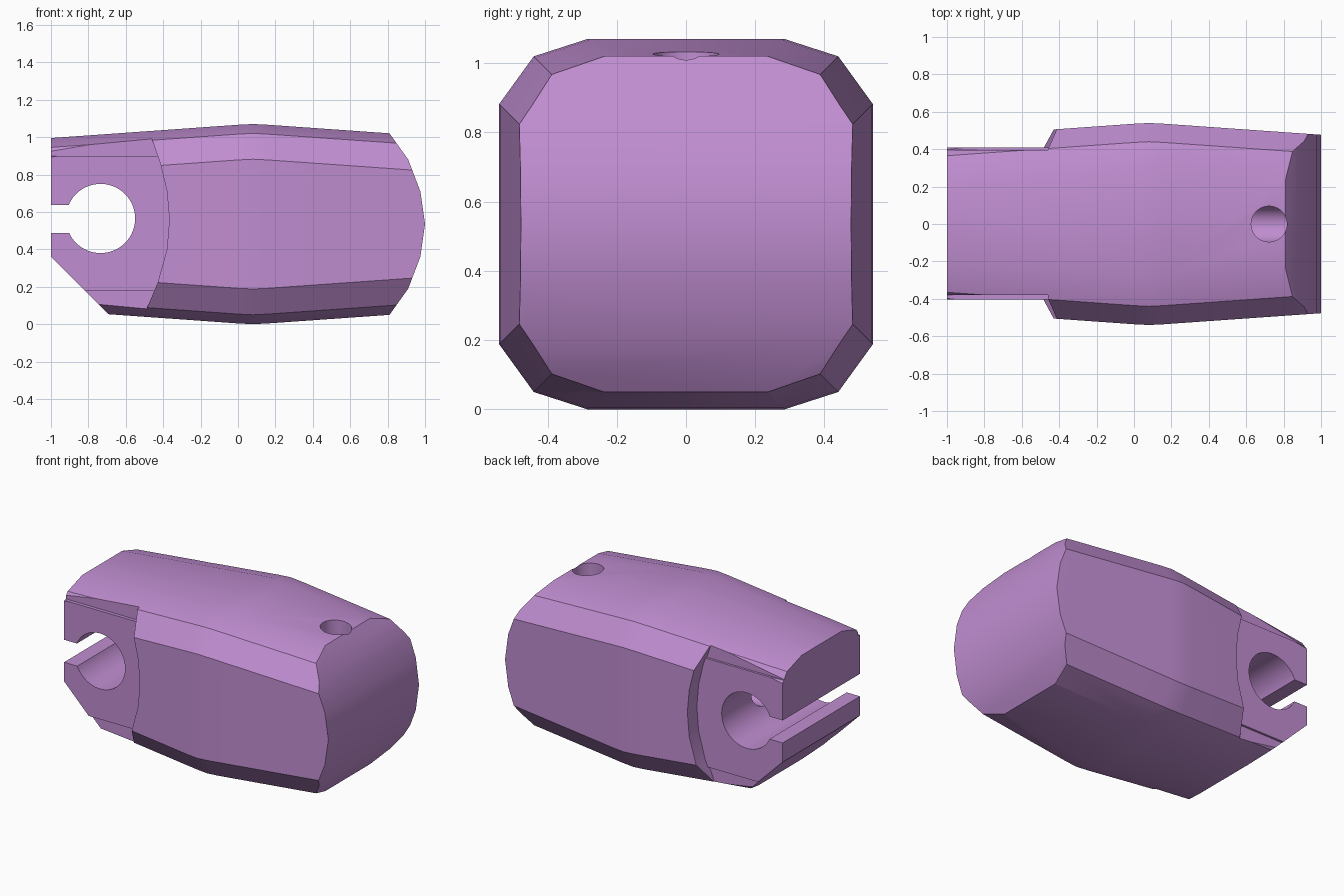
import bpy, bmesh, math
from mathutils import Matrix, Vector

if "Cube" in bpy.data.objects:
    bpy.data.objects.remove(bpy.data.objects["Cube"])


def make(name, bm):
    bmesh.ops.recalc_face_normals(bm, faces=bm.faces[:])
    me = bpy.data.meshes.new(name)
    bm.to_mesh(me)
    bm.free()
    ob = bpy.data.objects.new(name, me)
    bpy.context.collection.objects.link(ob)
    return ob


def loft(name, rings):
    bm = bmesh.new()
    vs = [[bm.verts.new(p) for p in r] for r in rings]
    n = len(vs[0])
    for a, b in zip(vs, vs[1:]):
        for i in range(n):
            j = (i + 1) % n
            bm.faces.new((a[i], a[j], b[j], b[i]))
    bm.faces.new(vs[0])
    bm.faces.new(vs[-1][::-1])
    return make(name, bm)


def prism(name, profile, y0, y1):
    """Extrude an (x, z) profile along y."""
    return loft(name, [[(x, y, z) for x, z in profile] for y in (y0, y1)])


def cylinder(name, start, end, r, n=48):
    a, b = Vector(start), Vector(end)
    d = b - a
    rot = Vector((0, 0, 1)).rotation_difference(d).to_matrix().to_4x4()
    bm = bmesh.new()
    bmesh.ops.create_cone(bm, cap_ends=True, segments=n, radius1=r, radius2=r,
                          depth=d.length,
                          matrix=Matrix.Translation((a + b) / 2) @ rot)
    return make(name, bm)


def boolean(ob, cutter, op):
    m = ob.modifiers.new(op, 'BOOLEAN')
    m.operation, m.solver, m.object = op, 'EXACT', cutter
    bpy.context.view_layer.objects.active = ob
    bpy.ops.object.modifier_apply(modifier=m.name)
    bpy.data.objects.remove(cutter)


# Body: bevelled section swelling in the middle
def section(x, d):
    q = [(0.285, 0.535), (0.44, 0.485), (0.54, 0.347)]
    half = [(y - d, z - d) for y, z in q]
    half += [(y, -z) for y, z in half[::-1]]
    full = half + [(-y, z) for y, z in half[::-1]]
    return [(x, y, z + 0.535) for y, z in full]


body = loft("body", [section(-1.1, 0.082), section(0.0, 0.004), section(0.08, 0),
                     section(0.16, 0.004), section(1.1, 0.07)])

# Side outline: rounded nose, flat left end with a sloped lower corner
nose = [(0.76, 1.09), (0.81, 1.02), (0.91, 0.88), (0.975, 0.71), (1.0, 0.535),
        (0.975, 0.36), (0.91, 0.19), (0.81, 0.05), (0.76, -0.02)]
outline = [(-1, 1.2), (0.68, 1.2)] + nose + [(0.7, -0.1), (-0.54, -0.1), (-1, 0.36)]
boolean(body, prism("outline", outline, -1, 1), 'INTERSECT')

# Recessed cheeks ending in a curved shoulder, with a raised middle band
arc = [(-0.50, 1.12), (-0.46, 0.99), (-0.413, 0.85), (-0.38, 0.71), (-0.367, 0.56),
       (-0.38, 0.40), (-0.43, 0.22), (-0.485, 0.09), (-0.52, -0.05)]
recess = [(-1.2, 1.12)] + arc + [(-1.2, -0.05)]
band = [(-1.3, 0.9), (-0.3, 0.9), (-0.3, 0.178), (-1.3, 0.178)]
for side, inner, outer in ((-1, 0.38, 0.403), (1, 0.395, 0.41)):
    cutter = prism("recess", recess, side * inner, side * 0.8)
    boolean(cutter, prism("band", band, side * 0.3, side * outer), 'DIFFERENCE')
    boolean(body, cutter, 'DIFFERENCE')

# Cross hole with its open slot
boolean(body, cylinder("cross_hole", (-0.735, -1, 0.565), (-0.735, 1, 0.565), 0.185, 64),
        'DIFFERENCE')
boolean(body, prism("slot", [(-1.2, 0.487), (-0.8, 0.487), (-0.8, 0.637), (-1.2, 0.637)],
                    -1, 1), 'DIFFERENCE')

# Inner channel and the top hole that meets it
boolean(body, cylinder("channel", (-0.7, 0, 0.565), (0.83, 0, 0.565), 0.098), 'DIFFERENCE')
boolean(body, cylinder("top_hole", (0.722, 0, 0.565), (0.722, 0, 1.3), 0.0955), 'DIFFERENCE')

# Purple finish
mat = bpy.data.materials.new("purple")
mat.diffuse_color = (0.53, 0.27, 0.64, 1)
mat.use_nodes = True
mat.node_tree.nodes["Principled BSDF"].inputs["Base Color"].default_value = mat.diffuse_color
body.data.materials.clear()
body.data.materials.append(mat)
for p in body.data.polygons:
    p.material_index = 0

bpy.ops.object.select_all(action='DESELECT')
body.select_set(True)
bpy.context.view_layer.objects.active = body
bpy.ops.object.shade_smooth_by_angle(angle=math.radians(25))
